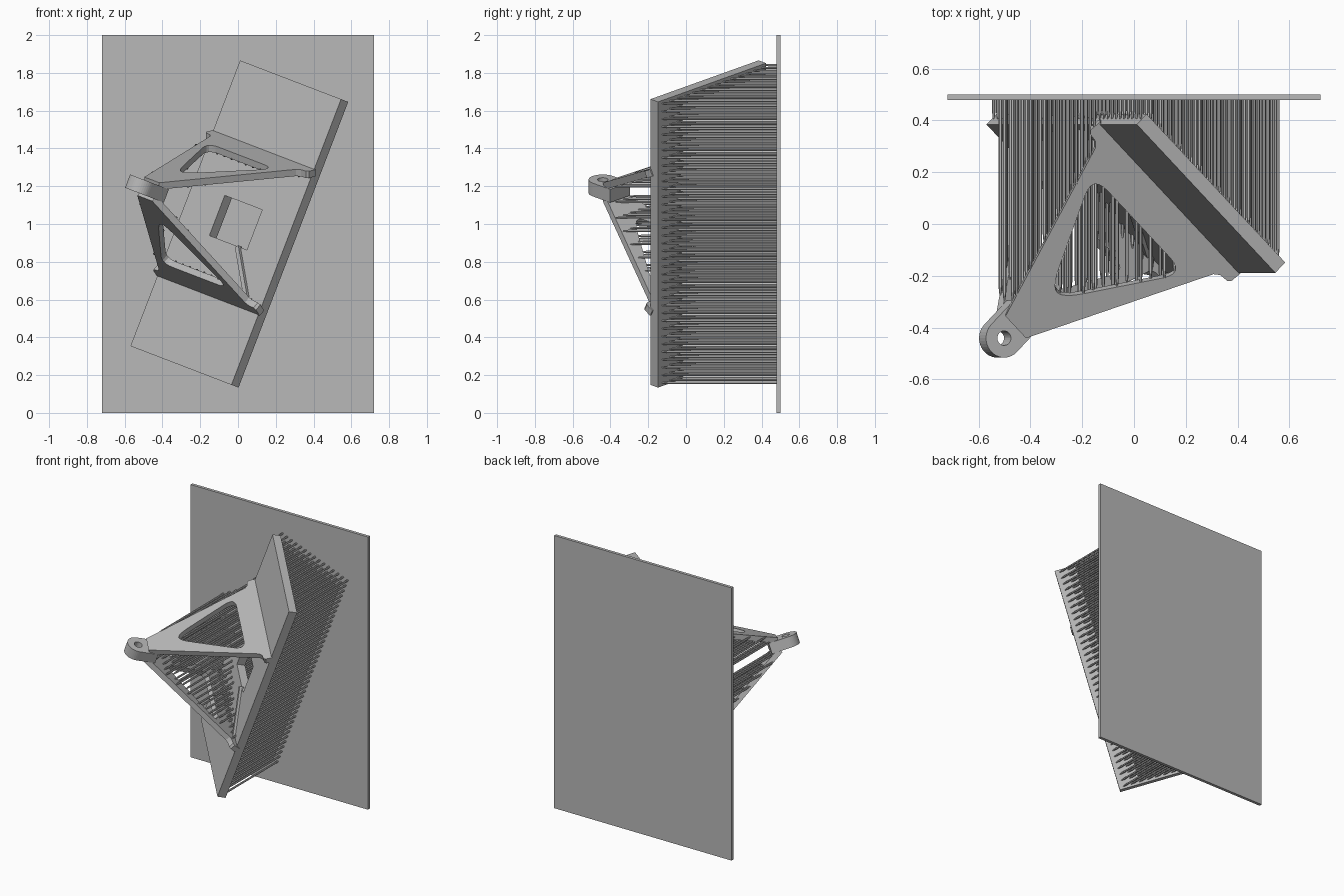
import bpy, bmesh, math
from mathutils import Vector, Matrix
from mathutils.bvhtree import BVHTree

cube = bpy.data.objects.get("Cube")
if cube:
    bpy.data.objects.remove(cube, do_unlink=True)

grey = bpy.data.materials.new("grey_resin")
grey.use_nodes = True
grey.diffuse_color = (0.48, 0.48, 0.48, 1)
grey.node_tree.nodes["Principled BSDF"].inputs["Base Color"].default_value = (0.48, 0.48, 0.48, 1)

# Tilted frame of the bracket: LONG and WIDE lie in its base, OUT leaves its face
tilt = math.radians(21)
LONG = Vector((math.sin(tilt), 0, math.cos(tilt)))
ACROSS = Vector((-math.cos(tilt), 0, math.sin(tilt)))
BACK = Vector((0, 1, 0))
WIDE = (ACROSS + BACK).normalized()
OUT = LONG.cross(WIDE)
CENTRE = Vector((0.007, 0.118, 1.0))
LUG = CENTRE + OUT * 0.79
PLATE_Y = 0.478


def frame(x, y, origin):
    m = Matrix((x, y, x.cross(y))).transposed().to_4x4()
    m.translation = origin
    return m


def rect(w, h):
    return [(-w / 2, -h / 2), (w / 2, -h / 2), (w / 2, h / 2), (-w / 2, h / 2)]


def arc(radius, start, end, steps):
    angles = [math.radians(start + (end - start) * i / steps) for i in range(steps + 1)]
    return [(radius * math.cos(t), radius * math.sin(t)) for t in angles]


def rounded(points, radius, steps=6):
    """Round every corner of a polygon with a short curve."""
    pts = [Vector(p) for p in points]
    out = []
    for i, p in enumerate(pts):
        before, after = pts[i - 1] - p, pts[(i + 1) % len(pts)] - p
        a = p + before.normalized() * min(radius, before.length / 2.1)
        b = p + after.normalized() * min(radius, after.length / 2.1)
        for k in range(steps + 1):
            t = k / steps
            out.append(a * (1 - t) ** 2 + p * 2 * t * (1 - t) + b * t * t)
    return out


def add_mesh(name, mesh):
    mesh.materials.clear()
    mesh.materials.append(grey)
    obj = bpy.data.objects.new(name, mesh)
    bpy.context.collection.objects.link(obj)
    return obj


def slab(name, loops, thickness, matrix):
    """Extrude an outline, with any holes, into a flat solid."""
    curve = bpy.data.curves.new(name, 'CURVE')
    curve.dimensions = '2D'
    curve.fill_mode = 'BOTH'
    curve.extrude = thickness / 2
    for loop in loops:
        spline = curve.splines.new('POLY')
        spline.points.add(len(loop) - 1)
        for point, co in zip(spline.points, loop):
            point.co = (co[0], co[1], 0, 1)
        spline.use_cyclic_u = True
    helper = bpy.data.objects.new(name + "_outline", curve)
    bpy.context.collection.objects.link(helper)
    bpy.context.view_layer.update()
    graph = bpy.context.evaluated_depsgraph_get()
    mesh = bpy.data.meshes.new_from_object(helper.evaluated_get(graph))
    bpy.data.objects.remove(helper, do_unlink=True)
    bm = bmesh.new()
    bm.from_mesh(mesh)
    bmesh.ops.remove_doubles(bm, verts=bm.verts, dist=0.0001)
    bm.transform(matrix)
    bmesh.ops.recalc_face_normals(bm, faces=bm.faces)
    for f in bm.faces:
        f.smooth = False
    bm.to_mesh(mesh)
    bm.free()
    return add_mesh(name, mesh)


# Build plate at the back
slab("build_plate", [rect(1.44, 2)], 0.022,
     frame(Vector((1, 0, 0)), Vector((0, 0, 1)), Vector((0, 0.489, 1))))

# Bracket base with its rectangular opening
parts = [slab("bracket_base", [rect(1.62, 0.81), rect(0.227, 0.3)], 0.057,
              frame(LONG, WIDE, CENTRE))]

# Lug: round eye with a short neck
eye = arc(0.075, -90, 90, 20) + [(-0.13, 0.075), (-0.13, -0.075)]
parts.append(slab("lug", [eye, arc(0.028, 0, 345, 23)], 0.075, frame(OUT, WIDE, LUG)))

# Two tapering ribs with flared feet and rounded windows
for name, side in (("upper_rib", 1), ("lower_rib", -1)):
    run = LONG * (0.39 * side) - OUT * 0.76
    length = run.length
    half = [(0.09, 0.06), (0.925, 0.345), (0.945, 0.365), (0.95, 0.4),
            (0.965, 0.412), (1.02, 0.412)]
    outline = [(s * length, b) for s, b in half] + [(s * length, -b) for s, b in reversed(half)]
    window = [(s * length, b) for s, b in
              ((0.34, 0.03), (0.83, 0.27), (0.83, -0.27), (0.34, -0.03))]
    parts.append(slab(name, [outline, rounded(window, 0.09)], 0.038,
                      frame(run.normalized(), WIDE, LUG)))

# Thin strut on the base between the opening and the lower foot
start = CENTRE - LONG * 0.115 - WIDE * 0.085 + OUT * 0.03
end = CENTRE - LONG * 0.37 - WIDE * 0.3 + OUT * 0.03
along = (end - start).normalized()
slab("base_strut", [rect((end - start).length, 0.025)], 0.03,
     frame(along, OUT.cross(along), (start + end) / 2))

# Collect the bracket surfaces that need supports
solid = bmesh.new()
for part in parts:
    solid.from_mesh(part.data)
tree = BVHTree.FromBMesh(solid)


def gaps(x, z):
    """Free spans between the build plate and each overhang in front of it."""
    y, floor, depth = PLATE_Y, PLATE_Y, 0
    for _ in range(24):
        hit, normal, _i, _d = tree.ray_cast(Vector((x, y, z)), -BACK)
        if hit is None:
            return
        if normal.y > 0:
            if depth == 0 and floor - hit.y > 0.02:
                yield floor, hit.y
            depth += 1
        else:
            depth -= 1
            floor = hit.y
        y = hit.y - 0.0005


# Support pillars: a fine grid turned with the bracket, each with a narrow tip
supports = bmesh.new()
SIDES, RADIUS, STEP = 6, 0.007, 0.044
for i in range(-18, 19):
    for j in range(-14, 15):
        p = CENTRE + LONG * (i * STEP) + ACROSS * (j * STEP * 0.92)
        for floor, roof in gaps(p.x, p.z):
            tip = min(0.03, (floor - roof) / 2)
            rings = []
            for y, r in ((floor + 0.003, RADIUS), (roof + tip, RADIUS), (roof - 0.003, RADIUS / 2)):
                rings.append([supports.verts.new((p.x + cx, y, p.z + cz))
                              for cx, cz in arc(r, 0, 360 - 360 / SIDES, SIDES - 1)])
            for low, high in zip(rings, rings[1:]):
                for k in range(SIDES):
                    n = (k + 1) % SIDES
                    supports.faces.new((low[k], low[n], high[n], high[k]))
            supports.faces.new(rings[0])
            supports.faces.new(rings[-1])
bmesh.ops.recalc_face_normals(supports, faces=supports.faces)
mesh = bpy.data.meshes.new("support_pillars")
supports.to_mesh(mesh)
supports.free()
solid.free()
add_mesh("support_pillars", mesh)
